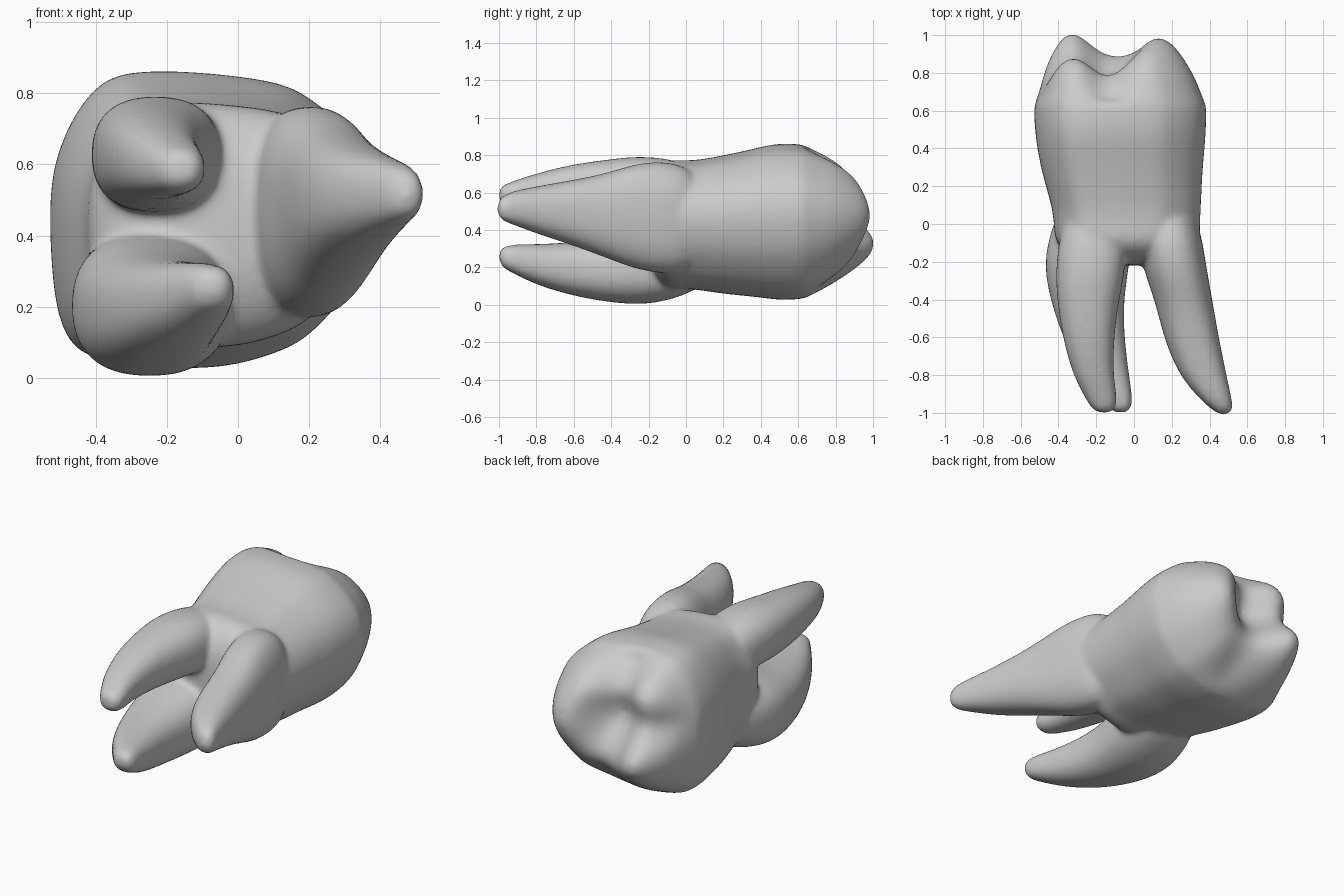
import bpy, bmesh
from math import cos, sin, pi, exp, copysign
from mathutils import Vector

if "Cube" in bpy.data.objects:
    bpy.data.objects.remove(bpy.data.objects["Cube"])

N = 48
bm = bmesh.new()


def catmull(points, n):
    """Closed smooth curve through the points, n samples."""
    out, m = [], len(points)
    p = [Vector(q) for q in points]
    for k in range(n):
        f = k * m / n
        i, t = int(f), f - int(f)
        a, b, c, d = p[i - 1], p[i], p[(i + 1) % m], p[(i + 2) % m]
        out.append(0.5 * (2 * b + (c - a) * t + (2 * a - 5 * b + 4 * c - d) * t * t
                          + (3 * b - a - 3 * c + d) * t ** 3))
    return out


def oval(n, e=2.4):
    pts = []
    for k in range(n):
        c, s = cos(2 * pi * k / n), sin(2 * pi * k / n)
        pts.append((copysign(abs(c) ** (2 / e), c), copysign(abs(s) ** (2 / e), s)))
    return pts


def ring(outline, y, x0, x1, z0, z1, s=1.0):
    cx, cz, hx, hz = (x0 + x1) / 2, (z0 + z1) / 2, (x1 - x0) / 2 * s, (z1 - z0) / 2 * s
    return [Vector((cx + hx * u, y, cz + hz * v)) for u, v in outline]


def loft(rings):
    vs = [[bm.verts.new(p) for p in r] for r in rings]
    for a, b in zip(vs, vs[1:]):
        for i in range(len(a)):
            j = (i + 1) % len(a)
            bm.faces.new((a[i], a[j], b[j], b[i]))
    bm.faces.new(vs[0])
    bm.faces.new(vs[-1][::-1])


# Crown and trunk: egg-shaped sections (y, x0, x1, z0, z1)
egg = catmull([(-1, -.2), (-.97, .4), (-.73, .88), (-.38, 1), (.31, .94), (.62, .8),
               (.9, .5), (1, .1), (.9, -.36), (.64, -.73), (.38, -.9), (-.05, -1),
               (-.67, -.95), (-.92, -.75)], N)
trunk = [(-.08, -.42, .35, .08, .78), (0, -.42, .35, .09, .77), (.1, -.435, .355, .075, .78),
         (.2, -.465, .36, .06, .80), (.3, -.49, .365, .05, .82), (.4, -.51, .375, .04, .845),
         (.5, -.522, .382, .025, .865), (.6, -.528, .385, .03, .86)]
rings = [ring(egg, -.22, *trunk[0][1:], s=.3), ring(egg, -.2, *trunk[0][1:], s=.6),
         ring(egg, -.15, *trunk[0][1:], s=.87)]
rings += [ring(egg, *t) for t in trunk]

# Chewing surface: dome plus cusps and grooves (x, z, height, radius)
bumps = [(.13, .48, .10, .13), (-.36, .34, .16, .11), (-.37, .68, .08, .10), (.06, .68, .04, .1),
         (-.13, .52, -.17, .13), (-.13, .78, -.09, .08), (-.06, .14, -.05, .07),
         (-.42, .52, -.05, .07)]
for k in range(1, 25):
    s = 1 - (k / 24.5) ** 1.4
    r = ring(egg, .62 + .30 * (1 - s ** 3.5), *trunk[-1][1:], s=s)
    for p in r:
        p.y += min(1, (1 - s) * 8) * sum(
            h * exp(-((p.x - x) ** 2 + (p.z - z) ** 2) / (2 * w * w)) for x, z, h, w in bumps)
    rings.append(r)
loft(rings)

# Three roots: sections (y, x0, x1, z0, z1)
roots = [
    [(.12, -.36, -.08, .47, .74), (-.2, -.42, -.03, .46, .805), (-.4, -.41, -.08, .47, .78),
     (-.6, -.38, -.105, .49, .755), (-.8, -.325, -.11, .505, .705), (-.93, -.255, -.085, .515, .66),
     (-.985, -.22, -.10, .53, .64), (-1.0, -.18, -.13, .56, .61)],
    [(.12, -.38, -.03, .12, .42), (-.0, -.43, 0, .05, .42), (-.2, -.485, -.02, -.005, .41),
     (-.4, -.445, -.055, .01, .36), (-.6, -.38, -.05, .045, .335), (-.8, -.275, -.025, .105, .325),
     (-.93, -.17, -.005, .17, .325), (-.985, -.13, -.015, .2, .31), (-1.0, -.09, -.05, .24, .28)],
    [(.12, 0, .33, .16, .74), (-.2, .03, .38, .16, .785), (-.4, .11, .415, .24, .71),
     (-.6, .155, .45, .315, .67), (-.8, .235, .49, .38, .635), (-.93, .35, .52, .43, .61),
     (-.99, .42, .525, .45, .58), (-1.01, .455, .495, .49, .54)],
]
for r in roots:
    loft([ring(oval(24), *sec) for sec in r])

bmesh.ops.recalc_face_normals(bm, faces=bm.faces)
mesh = bpy.data.meshes.new("tooth")
bm.to_mesh(mesh)
bm.free()
tooth = bpy.data.objects.new("tooth", mesh)
bpy.context.collection.objects.link(tooth)

# Fuse the parts into one smooth skin
sub = tooth.modifiers.new("round", 'SUBSURF')
sub.levels = sub.render_levels = 2
fuse = tooth.modifiers.new("fuse", 'REMESH')
fuse.mode, fuse.voxel_size, fuse.use_smooth_shade = 'VOXEL', .014, True
soft = tooth.modifiers.new("soften", 'SMOOTH')
soft.factor, soft.iterations = .5, 12
